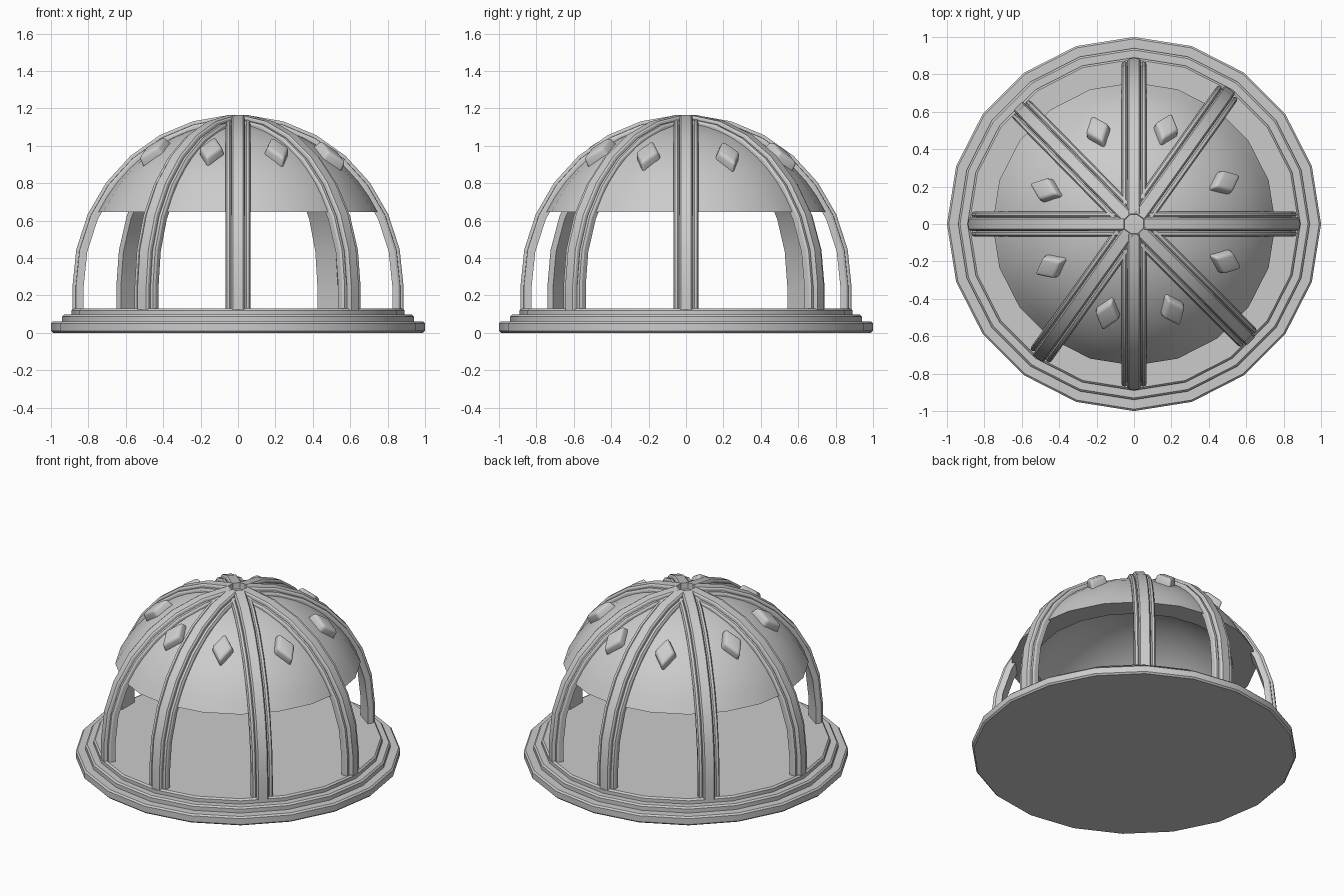
import bpy, bmesh
from math import sin, cos, pi, radians, sqrt, asin
from mathutils import Matrix, Vector

if "Cube" in bpy.data.objects:
    bpy.data.objects.remove(bpy.data.objects["Cube"])

CZ = 0.25  # height of the dome's ellipsoid centre


def finish(bm, name, angle=30):
    bmesh.ops.remove_doubles(bm, verts=bm.verts, dist=1e-4)
    bmesh.ops.recalc_face_normals(bm, faces=bm.faces)
    me = bpy.data.meshes.new(name)
    bm.to_mesh(me)
    bm.free()
    ob = bpy.data.objects.new(name, me)
    bpy.context.collection.objects.link(ob)
    bpy.ops.object.select_all(action='DESELECT')
    bpy.context.view_layer.objects.active = ob
    ob.select_set(True)
    bpy.ops.object.shade_smooth_by_angle(angle=radians(angle))
    return ob


def lathe(name, profile, sides=20, angle=30):
    bm = bmesh.new()
    vs = [bm.verts.new((r, 0, z)) for r, z in profile]
    es = [bm.edges.new(p) for p in zip(vs, vs[1:])]
    bmesh.ops.spin(bm, geom=vs + es, cent=(0, 0, 0), axis=(0, 0, 1),
                   angle=2 * pi, steps=sides, use_duplicate=False)
    return finish(bm, name, angle)


# Stepped base plate with softened rims
profile = [(0, 0), (0.99, 0)]
for r, z0, z1 in ((1.0, 0.01, 0.06), (0.94, 0.06, 0.097), (0.89, 0.097, 0.13)):
    profile += [(r, z0), (r, z1 - 0.01), (r - 0.01, z1)]
profile.append((0, 0.13))
lathe("base_plate", profile)


# Thick dome shell, open underneath
def arc(rx, rz, z_low, n=10):
    a0 = asin((z_low - CZ) / rz)
    return [(rx * cos(a), CZ + rz * sin(a))
            for a in (a0 + (pi / 2 - a0) * i / n for i in range(n + 1))]


outer = arc(0.848, 0.875, 0.645)
inner = arc(0.72, 0.75, 0.645)
outer[-1], inner[-1] = (0, outer[-1][1]), (0, inner[-1][1])
lathe("dome_shell", inner[::-1] + outer, 20, 40)

# Curved ribs with a raised centre band
half = [(0.067, 0), (0.067, 0.03), (0.06, 0.042), (0.045, 0.043),
        (0.037, 0.036), (0.035, 0.052), (0.028, 0.06)]
section = half + [(-u, h) for u, h in reversed(half)]


def rib(name, deg):
    bm = bmesh.new()
    rings = []
    end = pi / 2 - 0.06
    for i in range(-1, 8):
        a = max(i, 0) * end / 7
        ring = []
        for u, h in section:
            r = (0.825 + h) * cos(a)
            z = 0.12 if i < 0 else CZ + (0.855 + h) * sin(a)
            ring.append(bm.verts.new((r, u, z)))
        rings.append(ring)
    n = len(section)
    for a, b in zip(rings, rings[1:]):
        for j in range(n):
            k = (j + 1) % n
            bm.faces.new((a[j], a[k], b[k], b[j]))
    bm.faces.new(rings[0])
    bm.faces.new(rings[-1])
    bm.transform(Matrix.Rotation(radians(deg), 4, 'Z'))
    finish(bm, name)


for i, deg in enumerate((0, 54.5, 90, 134.5, 180, 234.5, 270, 315)):
    rib(f"rib_{i + 1}", deg)


# Rounded lozenge studs between the ribs
def stud(name, x, y):
    r = sqrt(x * x + y * y)
    z = CZ + 0.875 * sqrt(1 - (r / 0.848) ** 2)
    normal = Vector((x / 0.848 ** 2, y / 0.848 ** 2, (z - CZ) / 0.875 ** 2)).normalized()
    side = Vector((-y, x, 0)).normalized()
    up = normal.cross(side)
    bm = bmesh.new()
    bmesh.ops.create_cone(bm, cap_ends=True, segments=4, radius1=1, radius2=0.85, depth=1)
    bm.transform(Matrix.Diagonal((0.075, 0.115, 0.085, 1)))
    bmesh.ops.bevel(bm, geom=list(bm.edges), offset=0.018, segments=3,
                    profile=0.5, affect='EDGES')
    m = Matrix((side, up, normal)).transposed().to_4x4()
    m.translation = (x, y, z)
    bm.transform(m)
    finish(bm, name, 50)


spots = ((-0.19, 0.49), (0.17, 0.50), (0.48, 0.22), (0.485, -0.2),
         (0.205, -0.455), (-0.14, -0.475), (-0.44, -0.225), (-0.465, 0.18))
for i, (x, y) in enumerate(spots):
    stud(f"lozenge_stud_{i + 1}", x, y)
